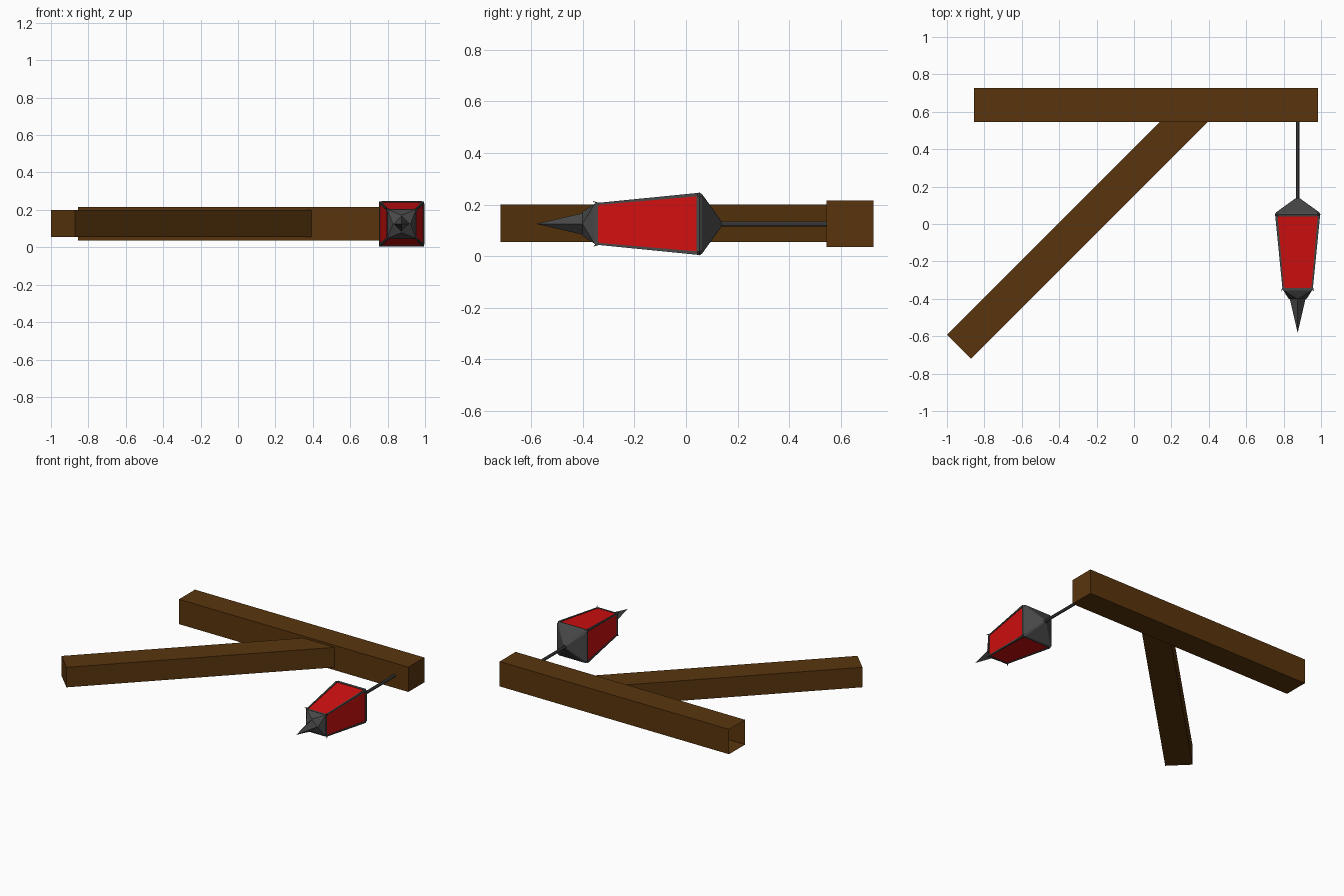
import bpy, bmesh, math
from mathutils import Vector

cube = bpy.data.objects.get("Cube")
if cube:
    bpy.data.objects.remove(cube, do_unlink=True)


def material(name, color):
    m = bpy.data.materials.new(name)
    m.use_nodes = True
    m.diffuse_color = (*color, 1)
    m.node_tree.nodes["Principled BSDF"].inputs["Base Color"].default_value = (*color, 1)
    return m


wood = material("brown wood", (0.1, 0.036, 0.004))
iron = material("dark iron", (0.065, 0.065, 0.065))
glass = material("red glass", (0.65, 0.005, 0.005))

CX, CZ = 0.875, 0.125  # lantern axis


def loft(name, rings, mat, cap_start=True, cap_end=True):
    """Skin a list of equal-length point rings."""
    bm = bmesh.new()
    loops = [[bm.verts.new(p) for p in ring] for ring in rings]
    n = len(loops[0])
    for a, b in zip(loops, loops[1:]):
        for i in range(n):
            j = (i + 1) % n
            bm.faces.new((a[i], a[j], b[j], b[i]))
    if cap_start:
        bm.faces.new(loops[0][::-1])
    if cap_end:
        bm.faces.new(loops[-1])
    bmesh.ops.remove_doubles(bm, verts=bm.verts, dist=0.0002)
    bmesh.ops.recalc_face_normals(bm, faces=bm.faces)
    mesh = bpy.data.meshes.new(name)
    bm.to_mesh(mesh)
    bm.free()
    mesh.materials.append(mat)
    obj = bpy.data.objects.new(name, mesh)
    bpy.context.collection.objects.link(obj)
    return obj


def polygon(y, radius, sides, turn=0.0):
    return [(CX + radius * math.cos(turn + math.tau * i / sides), y,
             CZ + radius * math.sin(turn + math.tau * i / sides)) for i in range(sides)]


def square(y, half):
    return polygon(y, half * math.sqrt(2), 4, math.pi / 4)


def chamfered(y, half, cut):
    """Square ring with trimmed corners."""
    h, k = half, half - cut
    pts = [(h, -k), (h, k), (k, h), (-k, h), (-h, k), (-h, -k), (-k, -h), (k, -h)]
    return [(CX + x, y, CZ + z) for x, z in pts]


# Upright beam, open at its foot
def beam_ring(x):
    return [(x, 0.545, 0.035), (x, 0.728, 0.035), (x, 0.728, 0.215), (x, 0.545, 0.215)]


loft("main_beam", [beam_ring(-0.855), beam_ring(0.985)], wood, cap_start=False)

# Diagonal brace, mitred against the beam
outline = [(-1.0, -0.593), (-0.872, -0.72), (0.393, 0.545), (0.138, 0.545)]
loft("diagonal_brace", [[(x, y, z) for x, y in outline] for z in (0.055, 0.2)], wood)

# Hanging rod
loft("hanging_rod", [polygon(0.56, 0.011, 8, math.pi / 8),
                     polygon(0.12, 0.011, 8, math.pi / 8)], iron)

# Lantern roof and upper rim
loft("lantern_roof", [chamfered(0.137, 0.012, 0.004), chamfered(0.062, 0.116, 0.012),
                      chamfered(0.052, 0.122, 0.014), chamfered(0.04, 0.118, 0.012)], iron)

# Tapered glass body
loft("lantern_glass", [square(0.045, 0.115), square(-0.348, 0.077)], glass)

# Corner posts following the taper
for sx in (-1, 1):
    for sz in (-1, 1):
        def post_ring(y, half, width=0.013):
            a, b = half, half - width
            return [(CX + sx * u, y, CZ + sz * v) for u, v in ((a, a), (a, b), (b, b), (b, a))]
        side_x = "left" if sx > 0 else "right"
        side_z = "upper" if sz > 0 else "lower"
        loft(f"corner_post_{side_x}_{side_z}",
             [post_ring(0.045, 0.12), post_ring(-0.348, 0.081, 0.008)], iron)
        # Small barb at the foot of each post
        tip = Vector((CX + sx * 0.089, -0.362, CZ + sz * 0.089))
        loft(f"corner_barb_{side_x}_{side_z}",
             [post_ring(-0.338, 0.082), [tip] * 4], iron, cap_end=False)

# Lower rim
loft("lower_rim", [square(-0.342, 0.08), square(-0.355, 0.079)], iron)

# Faceted bottom: square rim twisting into a diamond
bm_rim = square(-0.355, 0.077)
diamond = polygon(-0.402, 0.047, 4)
eight_rim, eight_diamond = [], []
for i in range(4):
    eight_rim += [bm_rim[i], bm_rim[i]]
    eight_diamond += [diamond[i], diamond[(i + 1) % 4]]


def antiprism(name, outer, inner, mat):
    bm = bmesh.new()
    a = [bm.verts.new(p) for p in outer]
    b = [bm.verts.new(p) for p in inner]
    for i in range(4):
        j = (i + 1) % 4
        bm.faces.new((a[i], b[i], b[j]))
        bm.faces.new((a[i], b[j], a[j]))
    bm.faces.new(a)
    bm.faces.new(b)
    bmesh.ops.recalc_face_normals(bm, faces=bm.faces)
    mesh = bpy.data.meshes.new(name)
    bm.to_mesh(mesh)
    bm.free()
    mesh.materials.append(mat)
    bpy.context.collection.objects.link(bpy.data.objects.new(name, mesh))


antiprism("lantern_bottom", bm_rim, diamond, iron)

# Spike
loft("bottom_spike", [polygon(-0.4, 0.042, 4), [(CX, -0.582, CZ)] * 4], iron, cap_end=False)
